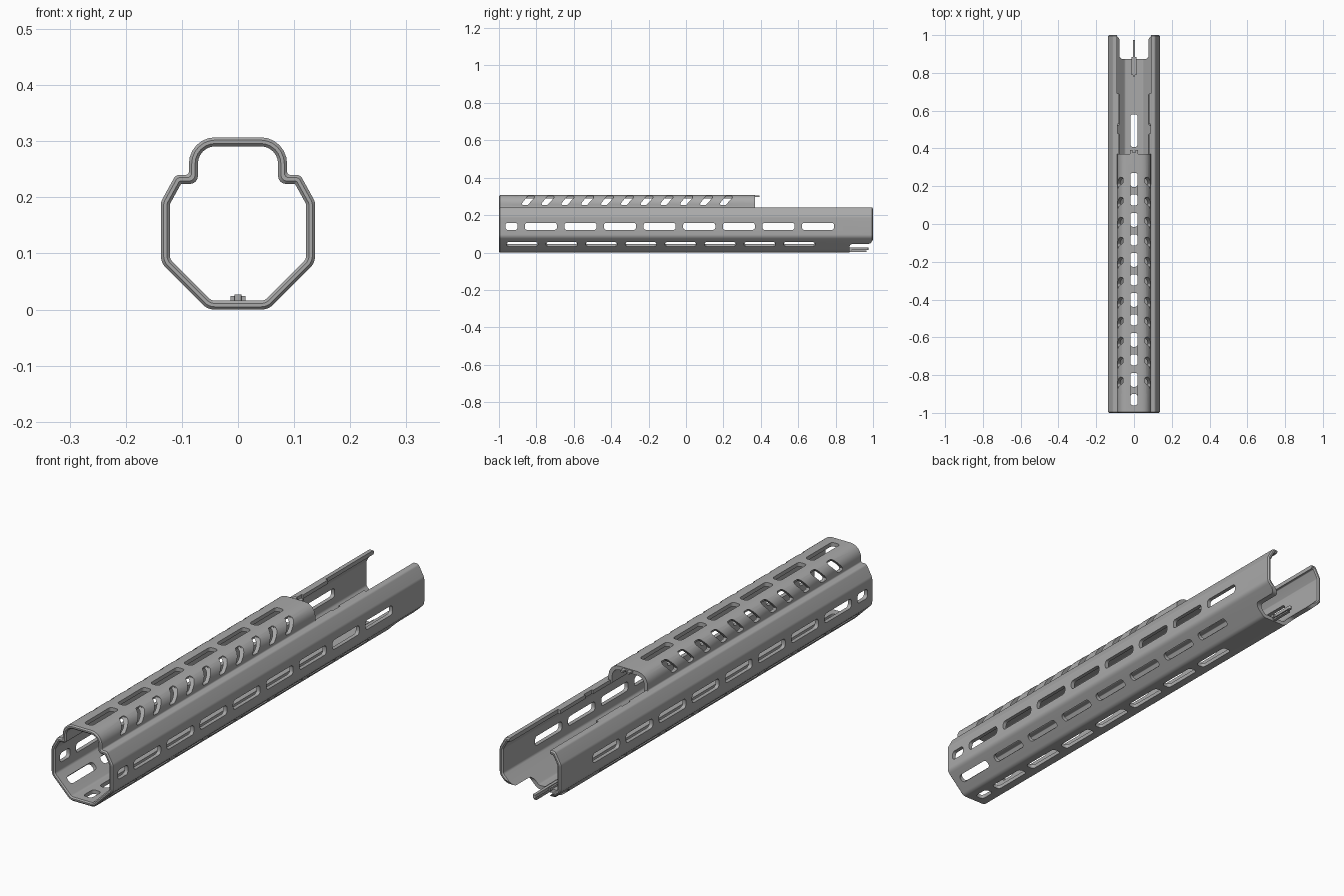
import bpy, bmesh, math
from mathutils import Vector

cube = bpy.data.objects.get("Cube")
if cube:
    bpy.data.objects.remove(cube, do_unlink=True)

GREY = bpy.data.materials.new("satin grey")
GREY.use_nodes = True
GREY.diffuse_color = (0.4, 0.4, 0.4, 1)
GREY.node_tree.nodes["Principled BSDF"].inputs["Base Color"].default_value = (0.4, 0.4, 0.4, 1)

WALL = 0.016
PITCH = 0.2117
X, Y, Z = Vector((1, 0, 0)), Vector((0, 1, 0)), Vector((0, 0, 1))


def rounded(corners, seg=6):
    """Round each (x, y, radius) corner of a closed polygon."""
    out = []
    n = len(corners)
    for i, (x, y, r) in enumerate(corners):
        p = Vector((x, y))
        a = (Vector(corners[i - 1][:2]) - p).normalized()
        b = (Vector(corners[(i + 1) % n][:2]) - p).normalized()
        half = a.angle(b) / 2
        centre = p + (a + b).normalized() * (r / math.sin(half))
        start = p + a * (r / math.tan(half)) - centre
        end = p + b * (r / math.tan(half)) - centre
        sweep = math.pi - 2 * half
        for k in range(seg + 1):
            t = k / seg
            arm = start * math.sin((1 - t) * sweep) + end * math.sin(t * sweep)
            out.append(centre + arm.normalized() * r)
    return out


def inset(corners, d):
    """Offset a counter-clockwise polygon inwards, adjusting its radii."""
    out = []
    n = len(corners)
    for i, (x, y, r) in enumerate(corners):
        p = Vector((x, y))
        e = (p - Vector(corners[i - 1][:2])).normalized()
        f = (Vector(corners[(i + 1) % n][:2]) - p).normalized()
        na, nb = Vector((-e.y, e.x)), Vector((-f.y, f.x))
        q = p + (na + nb) * (d / (1 + na.dot(nb)))
        convex = e.x * f.y - e.y * f.x > 0
        out.append((q.x, q.y, max(r - d, 0.004) if convex else r + d / 2))
    return out


def prism(bm, pts, origin, u, v, direction):
    """Extrude a flat outline, laid out along u and v, in one direction."""
    low = [bm.verts.new(origin + u * p[0] + v * p[1]) for p in pts]
    high = [bm.verts.new(w.co + direction) for w in low]
    n = len(pts)
    faces = [bm.faces.new(low), bm.faces.new(high)]
    for i in range(n):
        j = (i + 1) % n
        faces.append(bm.faces.new((low[i], low[j], high[j], high[i])))
    bmesh.ops.recalc_face_normals(bm, faces=faces)


def make(name, bm):
    me = bpy.data.meshes.new(name)
    bm.to_mesh(me)
    bm.free()
    me.materials.append(GREY)
    ob = bpy.data.objects.new(name, me)
    bpy.context.collection.objects.link(ob)
    return ob


def box(bm, x0, x1, y0, y1, z0, z1):
    prism(bm, [(x0, y0), (x1, y0), (x1, y1), (x0, y1)], Z * z0, X, Y, Z * (z1 - z0))


def activate(ob):
    bpy.ops.object.select_all(action='DESELECT')
    ob.select_set(True)
    bpy.context.view_layer.objects.active = ob


def cut(target, bm):
    tool = make("cutter", bm)
    tool.hide_render = True
    mod = target.modifiers.new("cut", 'BOOLEAN')
    mod.operation, mod.solver, mod.object = 'DIFFERENCE', 'MANIFOLD', tool
    activate(target)
    bpy.ops.object.modifier_apply(modifier=mod.name)
    bpy.data.objects.remove(tool, do_unlink=True)


def slot(bm, y0, y1, x, z, angle, width=0.038):
    """Rounded slot through the wall whose normal has this angle in xz."""
    normal = X * math.cos(angle) + Z * math.sin(angle)
    across = X * -math.sin(angle) + Z * math.cos(angle)
    w, r = width / 2, 0.013
    pts = rounded([(y0, -w, r), (y1, -w, r), (y1, w, r), (y0, w, r)], 4)
    prism(bm, pts, Vector((x, 0, z)) - normal * 0.03, Y, across, normal * 0.05)


# Tube body: octagonal lower section with a rounded upper channel
right = [(0.054, 0, 0.03), (0.1375, 0.0835, 0.03), (0.1375, 0.192, 0.025),
         (0.111, 0.24, 0.012), (0.0875, 0.24, 0.006), (0.0875, 0.307, 0.047)]
outline = right + [(-x, z, r) for x, z, r in reversed(right)]
bm = bmesh.new()
rings = []
for d, y in [(0.005, -1), (0, -0.995), (0, 0.995), (0.005, 1),
             (0.011, 1), (WALL, 0.995), (WALL, -0.995), (0.011, -1)]:
    rings.append([bm.verts.new((p.x, y, p.y)) for p in rounded(inset(outline, d))])
for a, b in zip(rings, rings[1:] + rings[:1]):
    for i in range(len(a)):
        j = (i + 1) % len(a)
        bm.faces.new((a[i], a[j], b[j], b[i]))
bmesh.ops.recalc_face_normals(bm, faces=bm.faces)
body = make("handguard_body", bm)

# Long and short ventilation slots
bm = bmesh.new()
for k in range(8):
    early, late = -0.96 + k * PITCH, -0.862 + k * PITCH
    for s in (0, 1):
        slot(bm, late, late + 0.172, 0.1375 * (1 - 2 * s), 0.14, math.pi * s)
        slot(bm, early, early + 0.168, 0.0985 * (1 - 2 * s), 0.0445,
             -math.pi / 4 - s * math.pi / 2, 0.032)
    if k < 7:
        slot(bm, late, late + 0.172, 0, 0, -math.pi / 2)
    if k < 6:
        slot(bm, early, early + 0.172, 0, 0.307, math.pi / 2)
for x, z, a in [(0.1375, 0.14, 0), (-0.1375, 0.14, math.pi), (0, 0, -math.pi / 2)]:
    slot(bm, -0.965, -0.9, x, z, a)
cut(body, bm)

# Slanted windows on both shoulders of the upper channel
bm = bmesh.new()
for k in range(11):
    y = -0.885 + k * PITCH / 2
    pts = rounded([(y, 0.253, 0.007), (y + 0.038, 0.253, 0.012),
                   (y + 0.083, 0.303, 0.007), (y + 0.04, 0.303, 0.012)], 4)
    for s in (1, -1):
        prism(bm, pts, X * 0.05 * s, Y, Z, X * 0.1 * s)
cut(body, bm)

# Open rear: channel removed, then the lips trimmed back
for x, y, z in [(0.1, 0.37, 0.2405), (0.08, 0.37, 0.19), (0.091, 0.69, 0.19)]:
    bm = bmesh.new()
    box(bm, -x, x, y, 1.1, z, 0.4)
    cut(body, bm)
bm = bmesh.new()
for s in (1, -1):
    box(bm, 0.05 * s, 0.087 * s, 0.48, 0.53, 0.19, 0.3)
cut(body, bm)

# Floor relief at the rear with rounded corners
bm = bmesh.new()
pts = rounded([(0.873, -0.1, 0.01), (1.1, -0.1, 0.01), (1.1, 0.1, 0.01),
               (1.02, 0.1, 0.01), (0.985, 0.046, 0.02), (0.873, 0.046, 0.02)], 5)
prism(bm, pts, X * -0.3, Y, Z, X * 0.6)
cut(body, bm)

# Small forked tab at the rear of the channel
bm = bmesh.new()
for s in (1, -1):
    box(bm, 0.007 * s, 0.021 * s, 0.355, 0.392, 0.297, 0.304)
box(bm, -0.007, 0.007, 0.355, 0.378, 0.297, 0.304)
tab = make("channel_tab", bm)

# Latch on the floor: base pad, spring prong and lower leaf
bm = bmesh.new()
box(bm, -0.013, 0.013, 0.79, 0.885, 0.012, 0.024)
latch_pad = make("latch_pad", bm)
bm = bmesh.new()
pts = rounded([(-0.006, 0.78, 0.003), (0.006, 0.78, 0.003),
               (0.006, 0.975, 0.005), (-0.006, 0.975, 0.005)], 4)
prism(bm, pts, Z * 0.014, X, Y, Z * 0.013)
latch_prong = make("latch_prong", bm)
bm = bmesh.new()
box(bm, -0.006, 0.006, 0.86, 0.965, 0.004, 0.01)
latch_leaf = make("latch_leaf", bm)

for ob in (body, tab, latch_pad, latch_prong, latch_leaf):
    activate(ob)
    bpy.ops.object.shade_smooth_by_angle(angle=math.radians(30))
